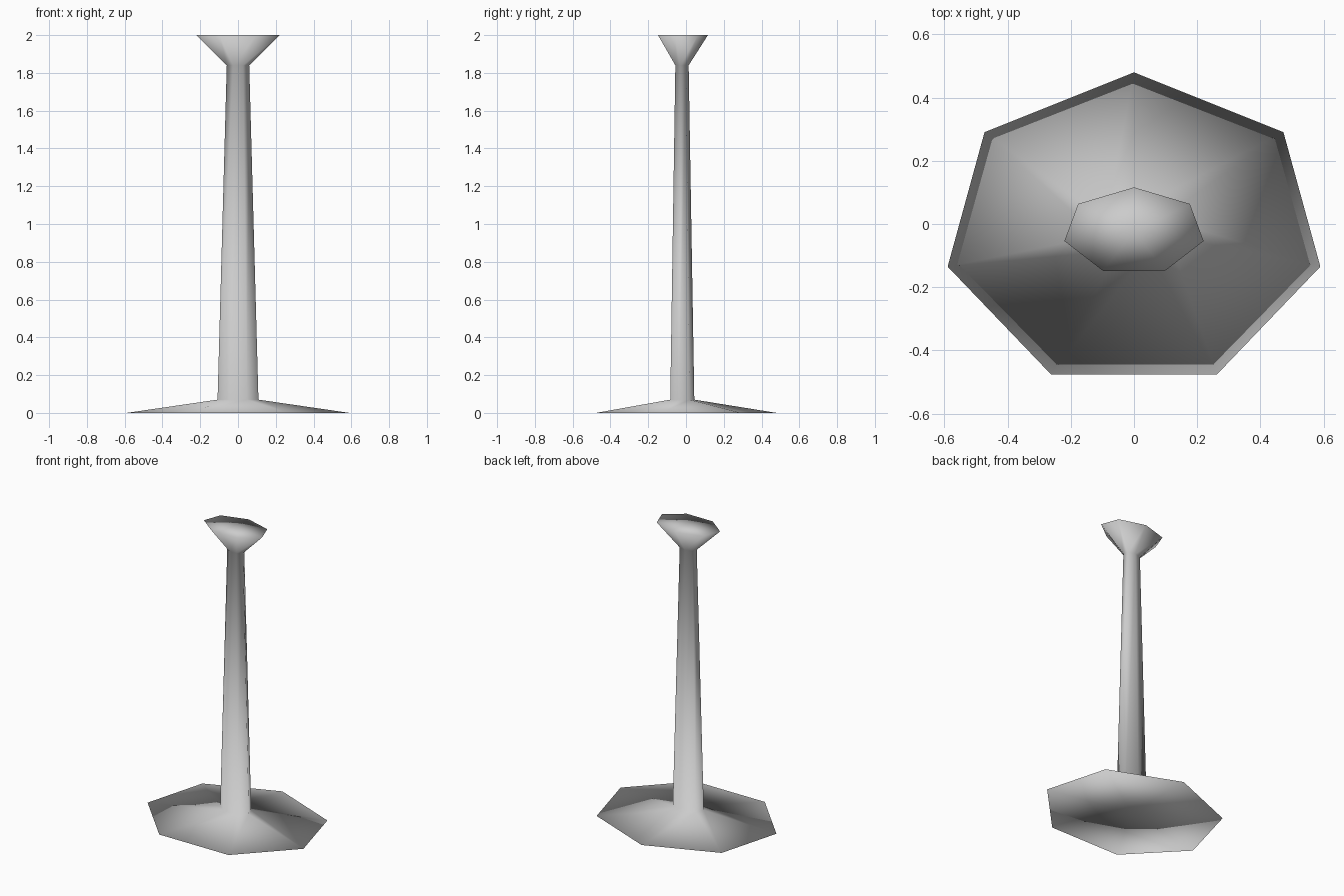
import bpy, bmesh, math

cube = bpy.data.objects.get("Cube")
if cube:
    bpy.data.objects.remove(cube, do_unlink=True)

SIDES = 7
CENTRE_Y = -0.023

# One flat colour
grey = bpy.data.materials.new("plain_grey")
grey.use_nodes = True
colour = (0.6, 0.6, 0.6, 1.0)
grey.diffuse_color = colour
grey.node_tree.nodes["Principled BSDF"].inputs["Base Color"].default_value = colour

# Oval rings from the foot to the flared top: x radius, y radius, height
rings = [
    (0.605, 0.503, 0.0),    # foot rim
    (0.111, 0.067, 0.07),   # stem bottom
    (0.061, 0.037, 1.84),   # stem top
    (0.226, 0.139, 2.0),    # cup rim
]

bm = bmesh.new()


def add_ring(rx, ry, z):
    angles = [math.pi / 2 + math.tau * i / SIDES for i in range(SIDES)]
    return [bm.verts.new((rx * math.cos(a), CENTRE_Y + ry * math.sin(a), z))
            for a in angles]


def cap(ring, z):
    # Fan of triangles round a middle point
    middle = bm.verts.new((0, CENTRE_Y, z))
    for i in range(SIDES):
        bm.faces.new((ring[i], ring[(i + 1) % SIDES], middle))


# Foot, stem and cup walls
loops = [add_ring(*r) for r in rings]
for low, high in zip(loops, loops[1:]):
    for i in range(SIDES):
        j = (i + 1) % SIDES
        bm.faces.new((low[i], low[j], high[j], high[i]))

# Underside and top
cap(loops[0], rings[0][2])
cap(loops[-1], rings[-1][2])

bmesh.ops.recalc_face_normals(bm, faces=bm.faces)
for face in bm.faces:
    face.smooth = True

mesh = bpy.data.meshes.new("pedestal_stand")
bm.to_mesh(mesh)
bm.free()
mesh.materials.append(grey)
stand = bpy.data.objects.new("pedestal_stand", mesh)
bpy.context.collection.objects.link(stand)
